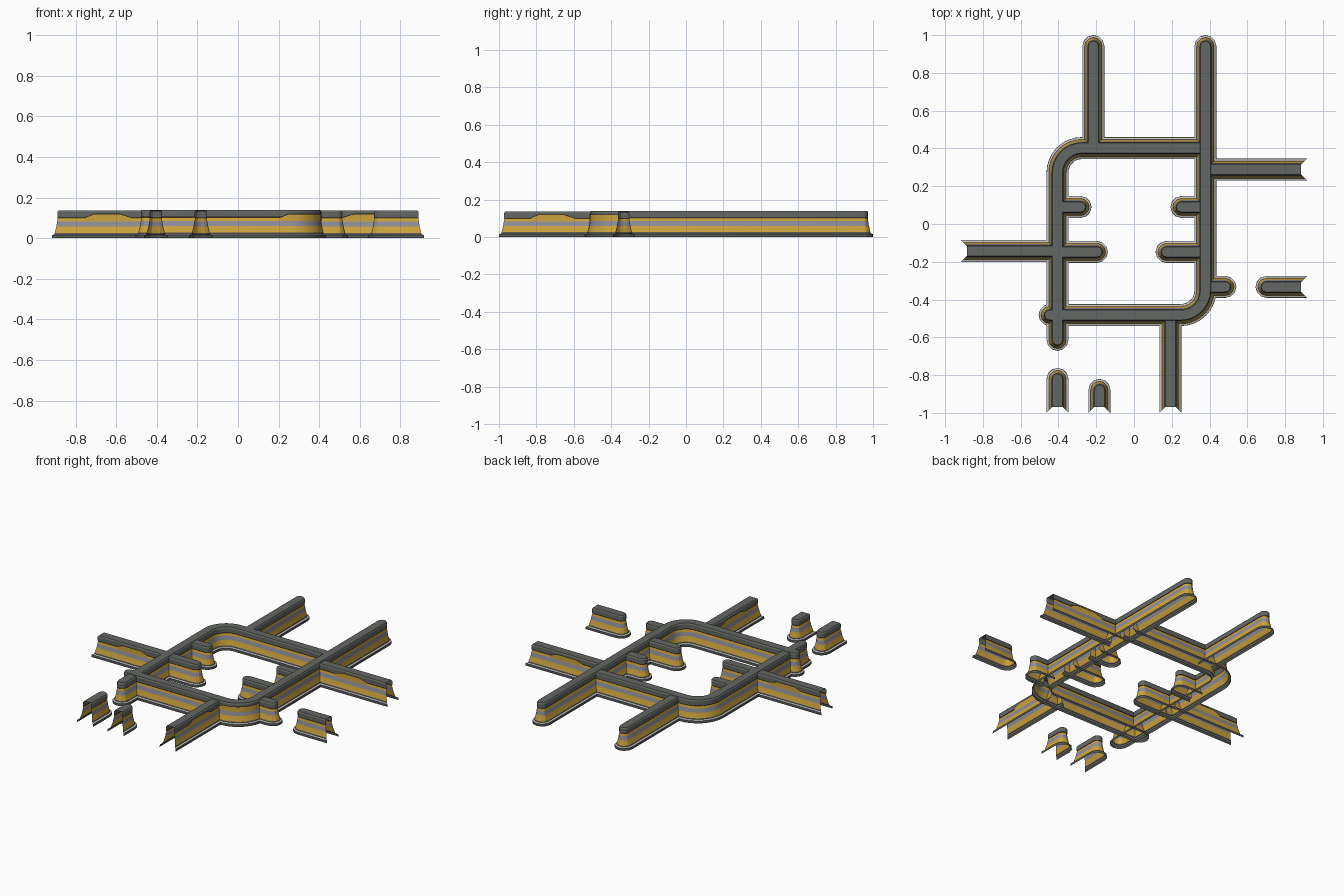
import bpy, bmesh, math
from mathutils import Vector

cube = bpy.data.objects.get("Cube")
if cube:
    bpy.data.objects.remove(cube)


def material(name, rgb):
    m = bpy.data.materials.new(name)
    m.use_nodes = True
    m.diffuse_color = (*rgb, 1)
    m.node_tree.nodes["Principled BSDF"].inputs["Base Color"].default_value = (*rgb, 1)
    return m


MATS = [material("dark_base_grey", (0.09, 0.095, 0.09)),
        material("pale_ledge_grey", (0.55, 0.55, 0.53)),
        material("ochre_yellow", (0.62, 0.37, 0.045)),
        material("blue_grey", (0.27, 0.27, 0.32)),
        material("seam_black", (0.012, 0.012, 0.012)),
        material("cap_grey", (0.125, 0.135, 0.125))]
BASE, LEDGE, YELLOW, BLUE, BLACK, CAP = range(6)

# Half section of a wall: half width, height, colour of the band above the point
PROFILE = [(0.058, 0, BASE), (0.057, 0.016, LEDGE), (0.046, 0.02, BASE),
           (0.044, 0.027, YELLOW), (0.036, 0.06, BLUE), (0.032, 0.086, YELLOW),
           (0.029, 0.102, BLACK), (0.031, 0.106, CAP), (0.031, 0.132, CAP),
           (0.026, 0.14, CAP)]
REACH = 0.058
UP = Vector((0, 0, 1))


def fillet(a, corner, b, radius=0.13, steps=8):
    """Path from a to b with a rounded right-angle corner."""
    a, c, b = Vector((*a, 0)), Vector((*corner, 0)), Vector((*b, 0))
    u, v = (a - c).normalized(), (b - c).normalized()
    centre = c + (u + v) * radius
    arc = []
    for i in range(steps + 1):
        t = math.pi / 2 * i / steps
        arc.append(centre - (v * math.cos(t) + u * math.sin(t)) * radius)
    return [a, *arc, b]


def side_normals(pts):
    """Mitred right-hand normal at every path point."""
    out = []
    for i, p in enumerate(pts):
        d0 = (p - pts[max(i - 1, 0)]).normalized()
        d1 = (pts[min(i + 1, len(pts) - 1)] - p).normalized()
        t = (d0 + d1).normalized()
        ref = d1 if d1.length else d0
        out.append(t.cross(UP) / max(t.dot(ref), 0.5))
    return out


def finish(name, bm):
    mesh = bpy.data.meshes.new(name)
    bm.to_mesh(mesh)
    bm.free()
    for m in MATS:
        mesh.materials.append(m)
    ob = bpy.data.objects.new(name, mesh)
    bpy.context.collection.objects.link(ob)
    bpy.ops.object.select_all(action='DESELECT')
    ob.select_set(True)
    bpy.context.view_layer.objects.active = ob
    bpy.ops.object.shade_smooth_by_angle(angle=math.radians(25))
    return ob


def end_fan(p, n, t, steps=6):
    """Half-turn of directions from n through t."""
    return [(p, n * math.cos(a) + t * math.sin(a))
            for a in (math.pi * i / steps for i in range(1, steps))]


def wall(name, pts, start="joint", end="round", height=0.97):
    """Sweep the section along a path; ends are round, open (mitred) or joint."""
    pts = [Vector((*p[:2], 0)) for p in pts]
    first = (pts[1] - pts[0]).normalized()
    last = (pts[-1] - pts[-2]).normalized()
    # Coordinates name the tip of the wall, so pull the path back by its reach
    if start != "joint":
        pts[0] = pts[0] + first * REACH
    if end != "joint":
        pts[-1] = pts[-1] - last * REACH
    normals = side_normals(pts)
    right = [(p, n) for p, n in zip(pts, normals)]
    left = [(p, -n) for p, n in zip(pts, normals)][::-1]
    if end == "open":
        right[-1] = (pts[-1], normals[-1] + last)
        left[0] = (pts[-1], last - normals[-1])
    loop, gaps = list(right), set()
    if end == "round":
        loop += end_fan(pts[-1], normals[-1], last)
    else:
        gaps.add(len(loop) - 1)
    loop += left
    if start == "round":
        loop += end_fan(pts[0], -normals[0], -first)
    else:
        gaps.add(len(loop) - 1)

    bm = bmesh.new()
    rows = [[bm.verts.new(p + d * w + UP * z * height) for p, d in loop]
            for w, z, _ in PROFILE]
    count = len(loop)
    for r in range(len(rows) - 1):
        for i in range(count):
            if i not in gaps:
                j = (i + 1) % count
                f = bm.faces.new((rows[r][i], rows[r][j], rows[r + 1][j], rows[r + 1][i]))
                f.material_index = PROFILE[r][2]
    bm.faces.new(rows[-1]).material_index = CAP
    return finish(name, bm)


def raised_panel(name, pts, sides=(1, -1)):
    """Yellow trapezoid plate with a black rim, laid over the cap's side."""
    pts = [Vector((*p[:2], 0)) for p in pts]
    normals = side_normals(pts)
    bm = bmesh.new()
    for s in sides:
        rows = []
        for low, high in ((0.086, 0.086), (0.101, 0.117), (0.105, 0.121)):
            rows.append([bm.verts.new(p + n * s * 0.034 + UP *
                         (low if i in (0, len(pts) - 1) else high))
                         for i, (p, n) in enumerate(zip(pts, normals))])
        for r, colour in ((0, YELLOW), (1, BLACK)):
            for i in range(len(pts) - 1):
                quad = [rows[r][i], rows[r][i + 1], rows[r + 1][i + 1], rows[r + 1][i]]
                bm.faces.new(quad if s > 0 else quad[::-1]).material_index = colour
    return finish(name, bm)


# Main walls of the enclosure
EAST, WEST, NORTH, SOUTH = 0.378, -0.405, 0.402, -0.482
wall("east_and_south_wall", fillet((EAST, 1), (EAST, SOUTH), (-0.505, SOUTH)),
     "round", "round", 1.0)
wall("north_and_west_wall", fillet((EAST, NORTH), (WEST, NORTH), (WEST, -0.672)),
     "joint", "round", 0.985)

# Long outer branches
wall("north_branch", [(-0.215, NORTH), (-0.215, 1)])
wall("east_branch", [(EAST, 0.288), (0.917, 0.288)], end="open")
wall("west_branch", [(WEST, -0.143), (-0.917, -0.143)], end="open")
wall("south_branch", [(0.193, SOUTH), (0.193, -1)], end="open")

# Short stubs, given by root x, row y and tip x
for name, root, y, tip in (("northwest_stub", WEST, 0.09, -0.225),
                           ("northeast_stub", EAST, 0.09, 0.193),
                           ("southwest_stub", WEST, -0.148, -0.138),
                           ("southeast_stub", EAST, -0.148, 0.114),
                           ("outer_east_stub", EAST, -0.333, 0.542)):
    wall(name, [(root, y), (tip, y)])

# Detached pieces at the edge of the layout
wall("east_island", [(0.643, -0.333), (0.917, -0.333)], "round", "open")
wall("south_island_left", [(WEST, -0.762), (WEST, -1)], "round", "open")
wall("south_island_right", [(-0.183, -0.82), (-0.183, -1)], "round", "open")

# Raised yellow panels on the branches and around the rounded corner
raised_panel("west_panel", [(x, -0.143) for x in (-0.75, -0.71, -0.58, -0.53)])
raised_panel("east_panel", [(x, 0.288) for x in (0.52, 0.57, 0.7, 0.75)])
raised_panel("south_panel", [(0.193, y) for y in (-0.83, -0.79, -0.65, -0.6)])
corner = fillet((EAST, -0.31), (EAST, SOUTH), (0.21, SOUTH))
raised_panel("corner_panel", corner, sides=(-1,))
